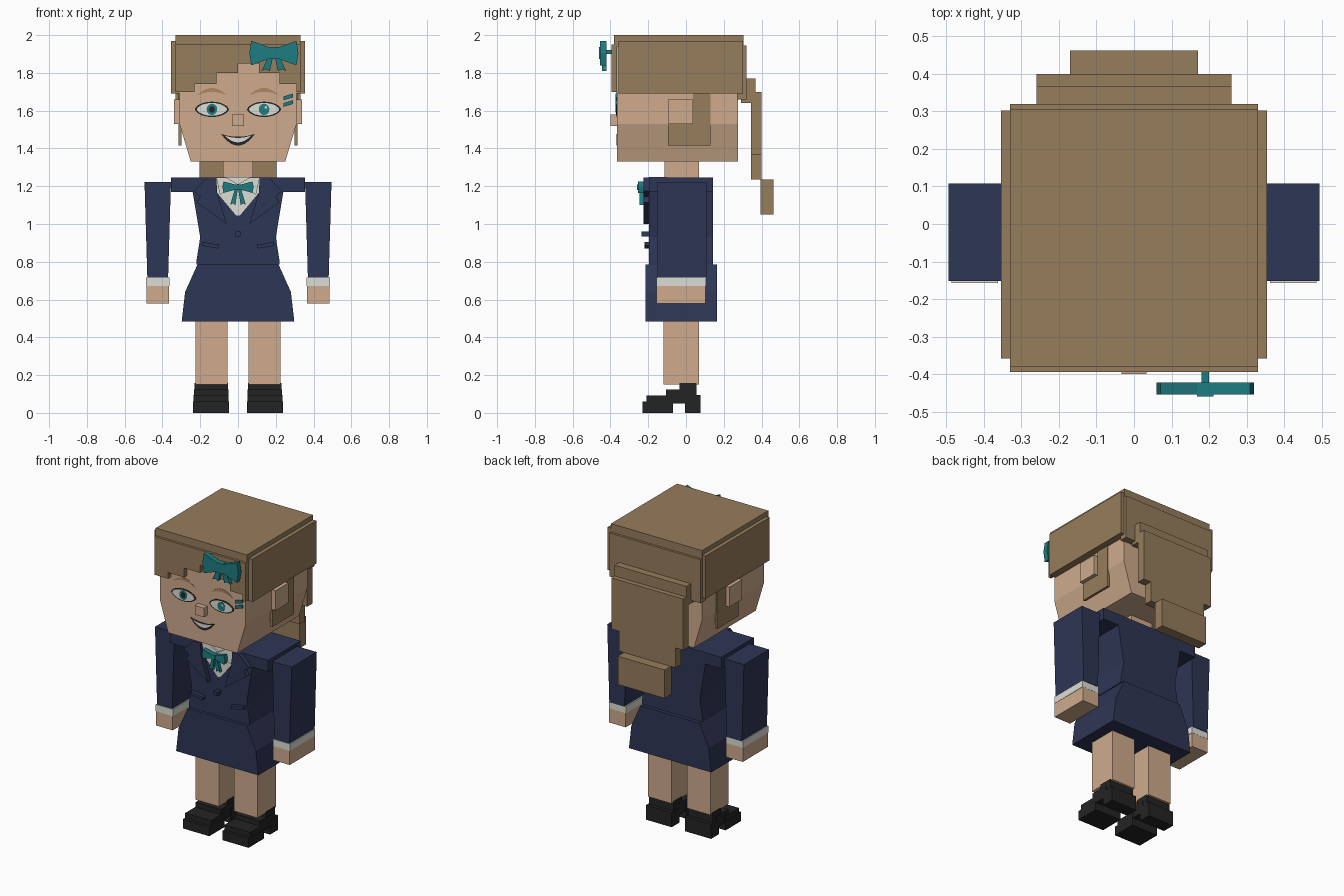
import bpy, bmesh, math

old = bpy.data.objects.get("Cube")
if old:
    bpy.data.objects.remove(old, do_unlink=True)


def material(name, *srgb):
    color = [((c + .055) / 1.055) ** 2.4 for c in srgb] + [1]
    mat = bpy.data.materials.new(name)
    mat.use_nodes = True
    mat.diffuse_color = color
    mat.node_tree.nodes["Principled BSDF"].inputs["Base Color"].default_value = color
    return mat


SKIN = material("skin", .81, .67, .55)
HAIR = material("hair_brown", .59, .49, .36)
BROW = material("brow_brown", .69, .53, .37)
NAVY = material("navy_cloth", .18, .21, .33)
TEAL = material("teal", .12, .49, .51)
WHITE = material("white_cloth", .87, .87, .84)
BLACK = material("black", .14, .14, .14)


def prism(name, mat, outline, front, back):
    """Extrude an x-z outline from front to back along y."""
    bm = bmesh.new()
    face = bm.faces.new([bm.verts.new((x, front, z)) for x, z in outline])
    result = bmesh.ops.extrude_face_region(bm, geom=[face])
    for item in result["geom"]:
        if isinstance(item, bmesh.types.BMVert):
            item.co.y = back
    bmesh.ops.recalc_face_normals(bm, faces=bm.faces)
    mesh = bpy.data.meshes.new(name)
    bm.to_mesh(mesh)
    bm.free()
    mesh.materials.append(mat)
    bpy.context.collection.objects.link(bpy.data.objects.new(name, mesh))


def flip(outline):
    return [(-x, z) for x, z in reversed(outline)]


def symmetric(name, mat, half, front, back):
    """Prism whose left half outline is completed across x = 0."""
    prism(name, mat, half + flip(half), front, back)


def pair(name, mat, outline, front, back):
    """Left (+x) prism and its right twin."""
    prism("left_" + name, mat, outline, front, back)
    prism("right_" + name, mat, flip(outline), front, back)


def block(name, mat, half, front, back, bottom, top):
    """Box centred on x = 0."""
    symmetric(name, mat, [(half, bottom), (half, top)], front, back)


def pair_block(name, mat, inner, outer, front, back, bottom, top):
    outline = [(inner, bottom), (outer, bottom), (outer, top), (inner, top)]
    pair(name, mat, outline, front, back)


def almond(x, z, width, height, sharpness=1, steps=20):
    """Closed eye outline; a sharpness above one narrows the corners."""
    outline = []
    for i in range(steps):
        angle = math.tau * i / steps
        rise = math.copysign(abs(math.sin(angle)) ** sharpness, math.sin(angle))
        outline.append((x + width * math.cos(angle), z + height * rise))
    return outline


def crescent(x, z, width, upper, lower, steps=10):
    """Area between two parabolas with the given middle offsets."""
    params = [2 * i / steps - 1 for i in range(steps + 1)]
    top = [(x + width * t, z + upper * (1 - t * t)) for t in params]
    low = [(x + width * t, z + lower * (1 - t * t)) for t in params[1:-1]]
    return top + low[::-1]


def bow(name, x, z, width, height, tail, front, back):
    """Knotted ribbon with two loops and two tails."""
    knot = width / 6
    for side, sign in (("left", 1), ("right", -1)):
        loop = [(0, -height / 3), (width * .92, -height), (width, 0),
                (width * .92, height), (0, height / 3)]
        end = [(0, 0), (knot, -tail), (knot * 2, -tail * .9),
               (knot * 3, -tail), (knot, 0)]
        for part, outline, inset in (("loop", loop, .005), ("tail", end, .015)):
            placed = [(x + sign * px, z + pz) for px, pz in outline]
            prism(f"{name}_{side}_{part}", TEAL, placed, front + inset, back)
    square = [(x + i * knot, z + j * height / 2)
              for i, j in ((-1, -1), (1, -1), (1, 1), (-1, 1))]
    prism(name + "_knot", TEAL, square, front, back)


# Head, neck, ears and nose
FACE = -.365
symmetric("head", SKIN, [(.25, 1.33), (.31, 1.53), (.31, 1.96)], FACE, .275)
block("neck", SKIN, half=.08, front=-.115, back=.07, bottom=1.2, top=1.34)
block("nose", SKIN, half=.033, front=-.4, back=FACE, bottom=1.52, top=1.58)
pair_block("ear", SKIN, inner=.3, outer=.34, front=-.095, back=.037, bottom=1.53, top=1.66)

# Hair cap and side pieces
block("hair_cap", HAIR, half=.33, front=-.38, back=.305, bottom=1.94, top=2)
block("hair_back", HAIR, half=.33, front=.27, back=.32, bottom=1.66, top=1.945)
pair_block("hair_side", HAIR, inner=.3, outer=.355, front=-.358, back=.303, bottom=1.69, top=1.97)
pair_block("sideburn", HAIR, inner=.3, outer=.315, front=.037, back=.13, bottom=1.415, top=1.7)
pair_block("sideburn_foot", HAIR, inner=.3, outer=.315, front=-.095, back=.037, bottom=1.415, top=1.53)

# Stepped fringe, walked from right to left
left_edge = -.33
fringe = [(left_edge, 1.95)]
for right_edge, low in ((-.23, 1.7), (-.115, 1.74), (0, 1.8), (.11, 1.85),
                        (.22, 1.8), (.31, 1.74), (.33, 1.7)):
    fringe += [(left_edge, low), (right_edge, low)]
    left_edge = right_edge
fringe.append((left_edge, 1.95))
prism("fringe", HAIR, fringe, -.395, FACE)

# Ponytail
block("ponytail_root", HAIR, half=.26, front=.29, back=.367, bottom=1.64, top=1.77)
block("ponytail_upper", HAIR, half=.26, front=.345, back=.4, bottom=1.365, top=1.7)
block("ponytail_lower", HAIR, half=.205, front=.345, back=.4, bottom=1.235, top=1.365)
block("ponytail_end", HAIR, half=.17, front=.395, back=.463, bottom=1.05, top=1.235)


# Face details as thin stacked plates
def face_plate(name, mat, outline, layer):
    prism(name, mat, outline, FACE - .002 * layer, FACE)


EYE_X, EYE_Z = .138, 1.607
for side, x in (("right", -EYE_X), ("left", EYE_X)):
    face_plate(side + "_eye_rim", BLACK, almond(x, EYE_Z, .09, .041, sharpness=1.2), layer=1)
    face_plate(side + "_eye_white", WHITE, almond(x, EYE_Z, .08, .034, sharpness=1.2), layer=2)
    face_plate(side + "_iris", TEAL, almond(x, EYE_Z, .028, .03), layer=3)
    face_plate(side + "_brow", BROW, crescent(x, 1.68, .08, upper=.04, lower=.02), layer=1)
face_plate("right_pupil", BLACK, almond(-EYE_X, EYE_Z, .015, .017), layer=4)
face_plate("left_eye_glint", WHITE, almond(EYE_X + .01, EYE_Z + .01, .007, .007), layer=4)
face_plate("mouth", BLACK, crescent(0, 1.477, .09, upper=-.015, lower=-.062), layer=1)
face_plate("teeth", WHITE, crescent(0, 1.468, .07, upper=-.012, lower=-.036), layer=2)
for name, z in (("lower", 1.62), ("upper", 1.655)):
    clip = [(.24, z), (.29, z + .015), (.29, z + .035), (.24, z + .02)]
    face_plate(name + "_hair_clip", TEAL, clip, layer=4)

# Ribbons
bow("hair_bow", x=.19, z=1.905, width=.13, height=.065, tail=.095, front=-.46, back=-.422)
bow("neck_bow", x=0, z=1.195, width=.083, height=.03, tail=.095, front=-.26, back=-.225)
prism("hair_bow_stem", TEAL, [(.18, 1.9), (.2, 1.9), (.2, 1.92), (.18, 1.92)], -.43, -.39)

# Jacket and skirt
CHEST, SHOULDER = -.195, 1.245
torso = [(.22, .785), (.22, .805), (.2, .93), (.24, 1.17), (.355, 1.17), (.355, SHOULDER)]
symmetric("jacket", NAVY, torso, CHEST, .142)
symmetric("skirt", NAVY, [(.298, .485), (.28, .64), (.215, .785)], -.215, .165)
symmetric("shirt_front", WHITE, [(.01, 1.045), (.11, 1.165), (.115, SHOULDER)], CHEST - .006, CHEST)
block("shirt_neckline", WHITE, half=.115, front=CHEST, back=-.1, bottom=1.22, top=SHOULDER + .004)
collar = [(.115, SHOULDER), (.095, 1.155), (0, 1.21), (.06, SHOULDER)]
pair("collar", WHITE, collar, CHEST - .015, CHEST)
lapel = [(.115, SHOULDER), (.165, SHOULDER), (.235, 1.175), (.2, 1.145),
         (.22, 1.115), (.06, 1), (.11, 1.165)]
pair("lapel", NAVY, lapel, CHEST - .03, CHEST)
pair("pocket", NAVY, [(.105, .87), (.19, .885), (.19, .905), (.1, .89)], CHEST - .025, CHEST)
block("jacket_button", NAVY, half=.014, front=CHEST - .04, back=CHEST, bottom=.935, top=.96)

# Arms
pair("sleeve", NAVY, [(.37, .715), (.48, .715), (.495, 1.222), (.355, 1.222)], -.152, .108)
pair_block("cuff", WHITE, inner=.362, outer=.486, front=-.157, back=.105, bottom=.673, top=.718)
pair_block("hand", SKIN, inner=.364, outer=.484, front=-.156, back=.104, bottom=.58, top=.675)

# Legs and shoes
pair_block("leg", SKIN, inner=.055, outer=.225, front=-.12, back=.07, bottom=.15, top=.5)
pair_block("shoe_sole", BLACK, inner=.047, outer=.238, front=-.23, back=-.07, bottom=0, top=.06)
pair_block("shoe_toe", BLACK, inner=.049, outer=.236, front=-.21, back=-.07, bottom=.02, top=.093)
pair_block("shoe_middle", BLACK, inner=.051, outer=.234, front=-.105, back=.02, bottom=.05, top=.125)
pair_block("shoe_heel", BLACK, inner=.049, outer=.236, front=-.005, back=.078, bottom=0, top=.095)
pair_block("shoe_ankle", BLACK, inner=.053, outer=.23, front=-.035, back=.055, bottom=.085, top=.158)
